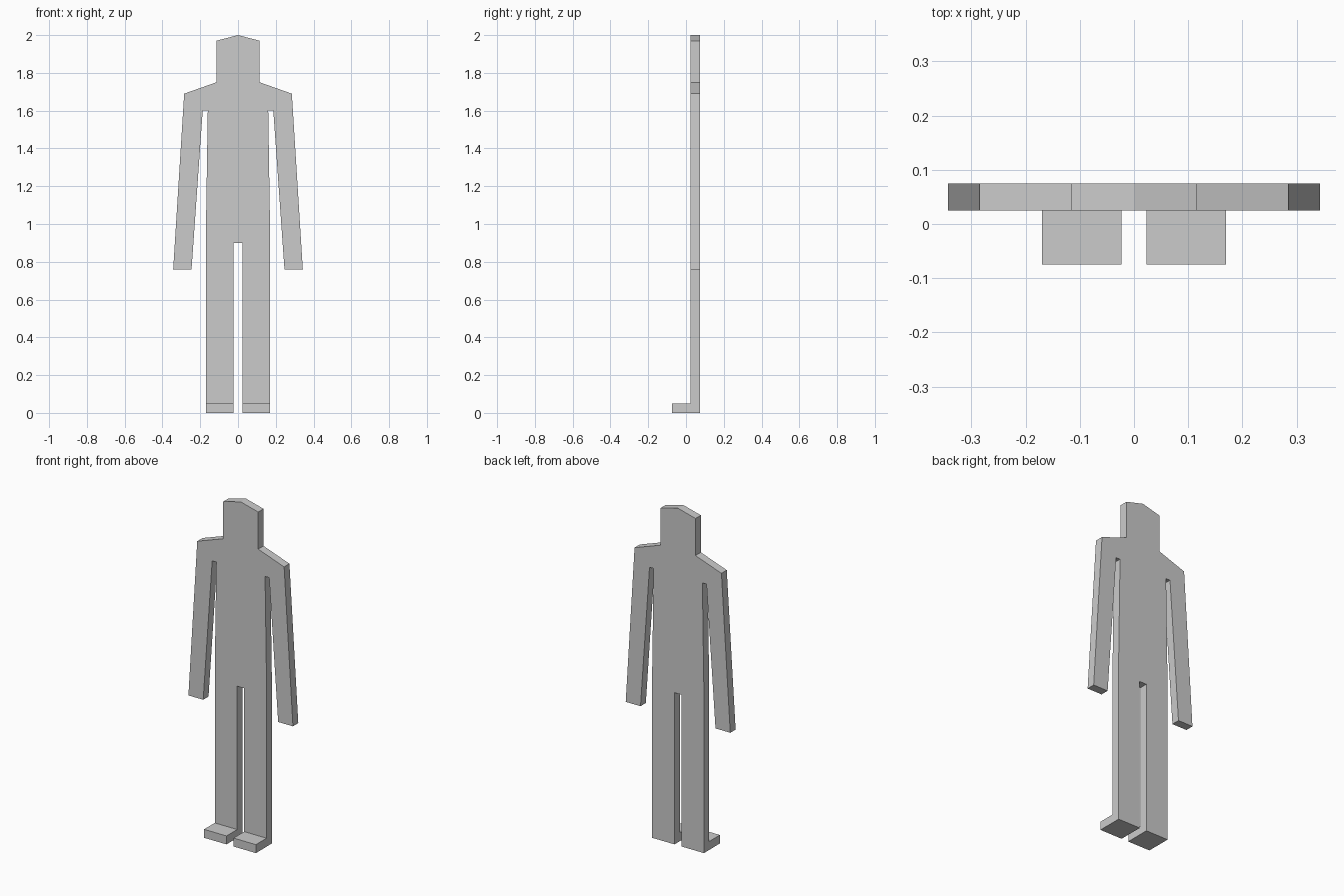
import bpy
import bmesh
from mathutils import Vector

if "Cube" in bpy.data.objects:
    bpy.data.objects.remove(bpy.data.objects["Cube"])

BACK, FRONT, TOE = 0.075, 0.025, -0.075
SOLE = 0.05

# Right half of the silhouette (x, z), from crown round to crotch
half = [(0.115, 1.97), (0.115, 1.75), (0.285, 1.69), (0.343, 0.76),
        (0.246, 0.76), (0.187, 1.60), (0.16, 1.60), (0.17, 0.95),
        (0.17, SOLE), (0.023, SOLE), (0.023, 0.90)]
outline = [(0, 2.0)] + half + [(-x, z) for x, z in reversed(half)]

bm = bmesh.new()


def vert(x, z):
    return bm.verts.new((x, BACK, z))


def extrude(faces, depth):
    """Extrude a face region forwards."""
    geom = bmesh.ops.extrude_face_region(bm, geom=faces)["geom"]
    moved = [v for v in geom if isinstance(v, bmesh.types.BMVert)]
    bmesh.ops.translate(bm, verts=moved, vec=Vector((0, -depth, 0)))
    return [f for f in geom if isinstance(f, bmesh.types.BMFace)]


# Flat body, with the lowest strip of each leg as its own face
ring = [vert(x, z) for x, z in outline]
faces = [bm.faces.new(ring)]
ankles = [v for v in ring if abs(v.co.z - SOLE) < 1e-5]
for side in (1, -1):
    a, b = [v for v in ankles if v.co.x * side > 0]
    faces.append(bm.faces.new((b, a, vert(a.co.x, 0), vert(b.co.x, 0))))
fronts = extrude(faces, BACK - FRONT)

# Feet pulled forward from the leg strips
extrude([f for f in fronts if f.calc_center_median().z < SOLE], FRONT - TOE)

bmesh.ops.recalc_face_normals(bm, faces=bm.faces)
mesh = bpy.data.meshes.new("standing_figure")
bm.to_mesh(mesh)
bm.free()
bpy.context.collection.objects.link(bpy.data.objects.new("standing_figure", mesh))
